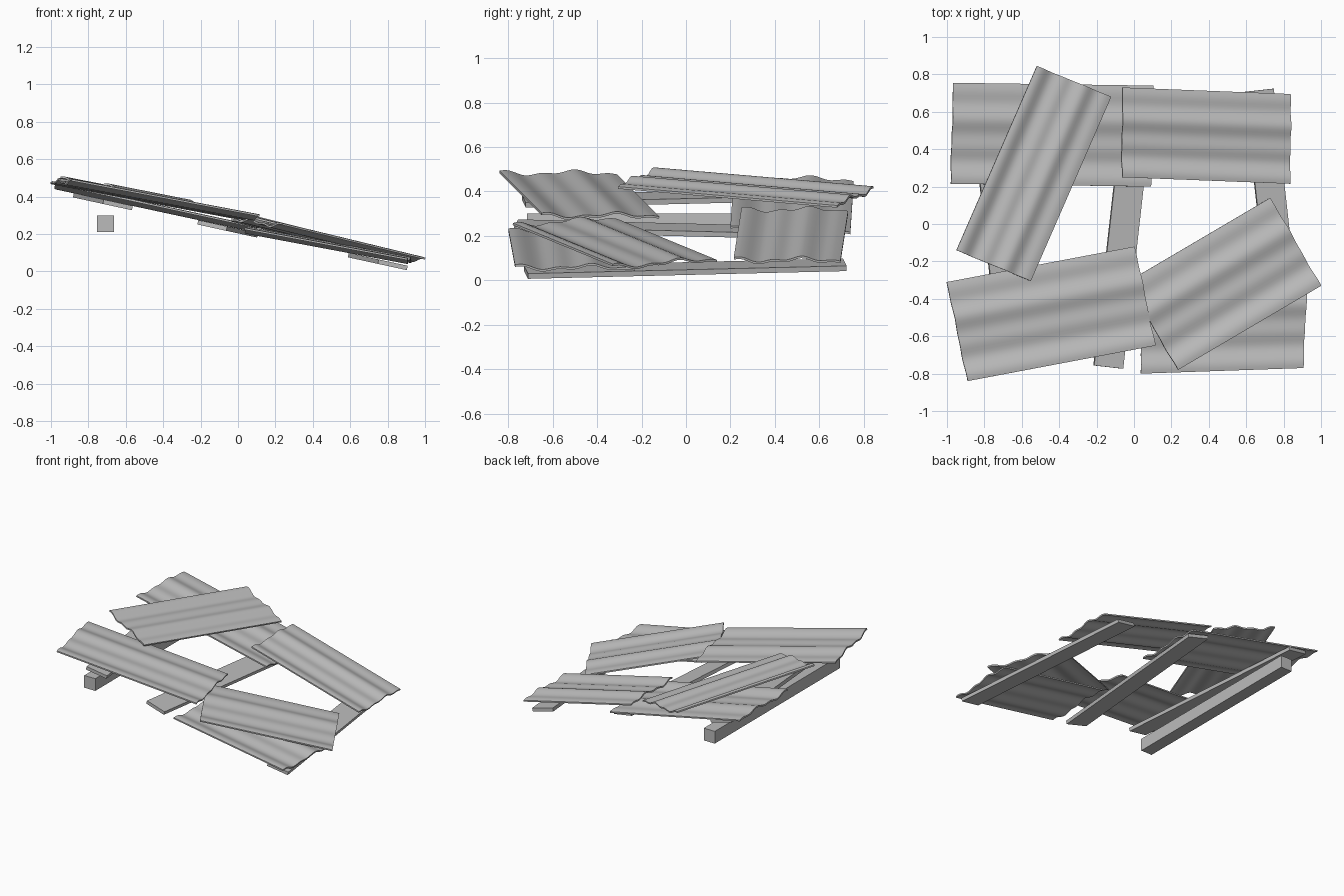
import bpy
import bmesh
import math
from mathutils import Vector

cube = bpy.data.objects.get("Cube")
if cube:
    bpy.data.objects.remove(cube, do_unlink=True)

grey = bpy.data.materials.new("plain_grey")
grey.use_nodes = True
colour = (0.5, 0.5, 0.5, 1)
grey.diffuse_color = colour
grey.node_tree.nodes["Principled BSDF"].inputs["Base Color"].default_value = colour


def wave(v):
    """Height of the corrugation across a sheet, v from 0 to 1."""
    return (0.009 * math.cos(math.tau * 1.5 * v + 0.4)
            + 0.006 * math.sin(math.tau * 3.5 * v))


def flat(v):
    return 0


def slab(name, corner, end, side, thickness, profile=flat, steps=1):
    """Parallelogram panel from three top corners, bent across its width."""
    corner, end, side = Vector(corner), Vector(end), Vector(side)
    along, across = end - corner, side - corner
    normal = along.cross(across).normalized()
    if normal.z < 0:
        normal = -normal
    bm = bmesh.new()
    rows = []
    for i in range(steps + 1):
        v = i / steps
        base = corner + across * v + normal * profile(v)
        rows.append([bm.verts.new(p) for p in
                     (base, base + along,
                      base + along - normal * thickness, base - normal * thickness)])
    for a, b in zip(rows, rows[1:]):
        for k in range(4):
            n = (k + 1) % 4
            bm.faces.new((a[k], a[n], b[n], b[k]))
    bm.faces.new(rows[0])
    bm.faces.new(rows[-1])
    bmesh.ops.recalc_face_normals(bm, faces=bm.faces)
    mesh = bpy.data.meshes.new(name)
    bm.to_mesh(mesh)
    bm.free()
    mesh.materials.append(grey)
    obj = bpy.data.objects.new(name, mesh)
    bpy.context.collection.objects.link(obj)
    if steps > 1:
        bpy.ops.object.select_all(action='DESELECT')
        obj.select_set(True)
        bpy.context.view_layer.objects.active = obj
        bpy.ops.object.shade_smooth_by_angle(angle=math.radians(40))
    return obj


def on_roof(p):
    """Lift a plan point to the sloping plane under the sheets."""
    return Vector((p.x, p.y, 0.228 - 0.218 * p.x))


def batten(name, front, back):
    """Flat board lying in the roof slope between two plan points."""
    front, back = Vector(front), Vector(back)
    half = (back - front).orthogonal().normalized() * 0.078
    slab(name, on_roof(front - half), on_roof(back - half),
         on_roof(front + half), 0.024)


# Corrugated roof sheets
sheets = {
    "back_right_sheet": ((-0.98, 0.215, 0.465), (0.09, 0.20, 0.235), (-0.965, 0.755, 0.455)),
    "slanted_upper_sheet": ((-0.95, -0.14, 0.50), (-0.52, 0.845, 0.415), (-0.55, -0.305, 0.43)),
    "back_left_sheet": ((-0.065, 0.25, 0.32), (0.835, 0.215, 0.095), (-0.06, 0.73, 0.32)),
    "front_right_sheet": ((-0.89, -0.84, 0.485), (0.115, -0.65, 0.295), (-1.0, -0.31, 0.485)),
    "front_left_sheet": ((0.035, -0.80, 0.225), (0.905, -0.77, 0.062), (0.06, -0.26, 0.225)),
    "slanted_lower_sheet": ((0.235, -0.78, 0.25), (1.0, -0.33, 0.065), (-0.035, -0.31, 0.285)),
}
for name, corners in sheets.items():
    slab(name, *corners, 0.01, wave, 32)

# Battens under the sheets
batten("right_batten", (-0.64, -0.73), (-0.80, 0.74))
batten("middle_batten", (-0.135, -0.765), (0.03, 0.70))
batten("left_batten", (0.83, -0.72), (0.67, 0.715))

# Square support beam
slab("support_beam", (-0.753, -0.715, 0.30), (-0.753, 0.74, 0.30), (-0.663, -0.715, 0.30), 0.09)
